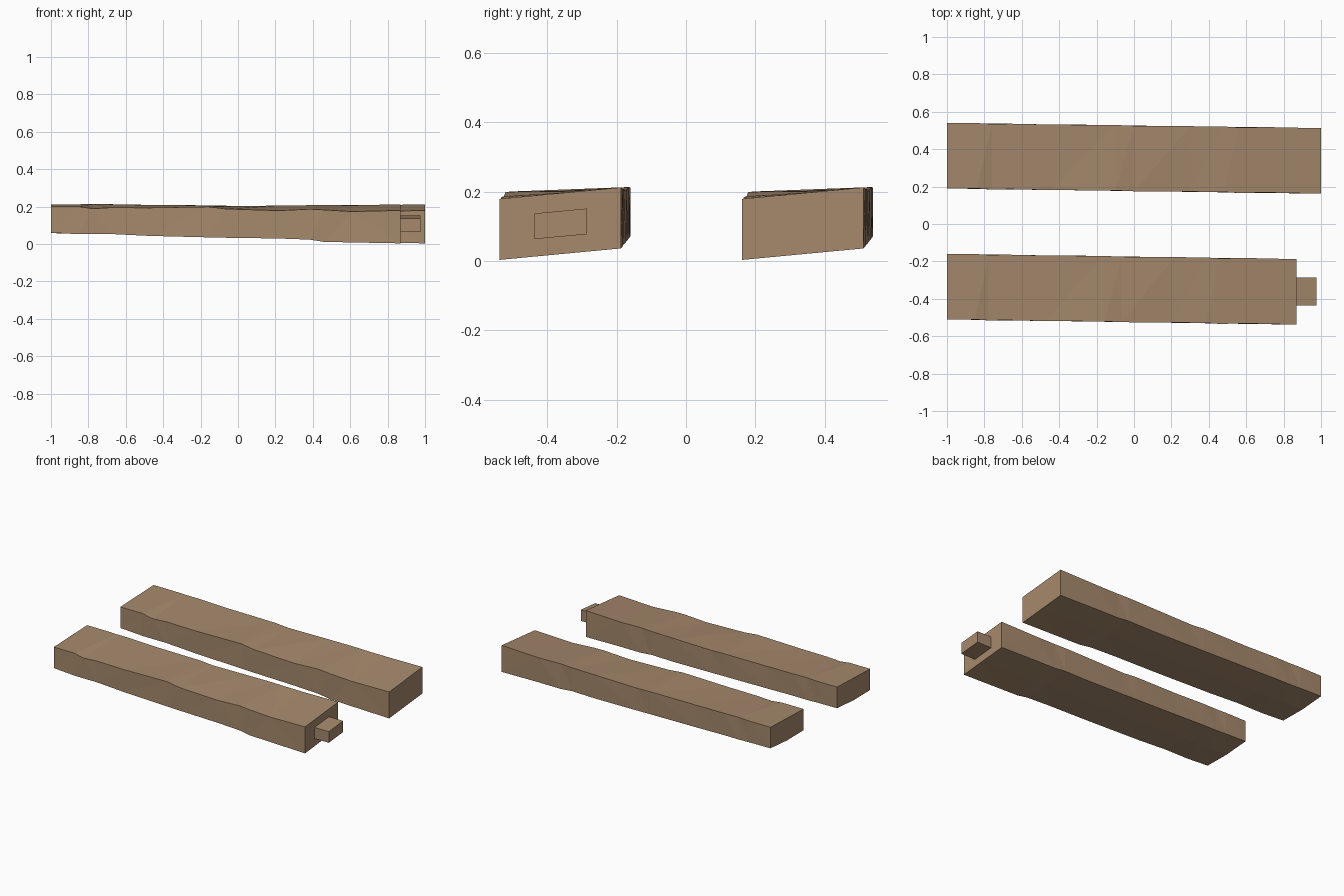
import bpy, bmesh

if "Cube" in bpy.data.objects:
    bpy.data.objects.remove(bpy.data.objects["Cube"])

wood = bpy.data.materials.new("weathered brown wood")
wood.diffuse_color = (0.38, 0.25, 0.15, 1)
wood.use_nodes = True
wood.node_tree.nodes["Principled BSDF"].inputs["Base Color"].default_value = wood.diffuse_color

# Stations along a plank: fraction of length, then heights of
# front bottom, front top, back top, back bottom edges, and y wobble
STATIONS = [
    (0.00, .060, .200, .212, .072, .000),
    (0.08, .052, .200, .212, .069, .002),
    (0.12, .052, .188, .213, .066, -.002),
    (0.17, .053, .194, .212, .066, .001),
    (0.28, .043, .193, .208, .061, -.001),
    (0.45, .035, .199, .206, .055, .002),
    (0.50, .033, .187, .201, .053, -.001),
    (0.65, .029, .178, .205, .048, .001),
    (0.74, .023, .186, .207, .050, .002),
    (0.78, .011, .182, .208, .042, -.002),
    (0.86, .008, .173, .206, .041, .002),
    (1.00, .003, .179, .212, .036, .000),
]


def make_object(name, bm):
    bmesh.ops.recalc_face_normals(bm, faces=bm.faces)
    mesh = bpy.data.meshes.new(name)
    bm.to_mesh(mesh)
    bm.free()
    mesh.materials.append(wood)
    obj = bpy.data.objects.new(name, mesh)
    bpy.context.collection.objects.link(obj)
    return obj


def loft(name, rings):
    bm = bmesh.new()
    loops = [[bm.verts.new(p) for p in ring] for ring in rings]
    n = len(loops[0])
    for a, b in zip(loops, loops[1:]):
        for i in range(n):
            j = (i + 1) % n
            bm.faces.new((a[i], a[j], b[j], b[i]))
    bm.faces.new(loops[0])
    bm.faces.new(loops[-1])
    # triangulate the twisted sides into flat facets
    bmesh.ops.triangulate(bm, faces=[f for f in bm.faces if len(f.verts) == 4])
    return make_object(name, bm)


def plank(name, length, y_left):
    rings = []
    for t, fb, ft, bt, bb, w in STATIONS:
        x = -1 + length * t
        y0 = y_left - 0.028 * t
        y1 = y0 + 0.35
        rings.append([
            (x, y0, fb), (x, y0 + w, ft), (x, y1 + w, bt), (x, y1, bb),
            (x, (y0 + y1) / 2, (fb + bb) / 2 - 0.008 * (1 - t)),
        ])
    return loft(name, rings)


# Two rough planks; the front one is shortened to carry a tenon
plank("back_plank", 2.0, 0.19)
plank("front_plank", 1.87, -0.51)

# Tenon on the right end, tilted like the plank section
section = [(-.437, .063), (-.437, .137), (-.286, .151), (-.286, .077)]
loft("tenon", [[(x, y, z) for y, z in section] for x in (0.86, 0.975)])
